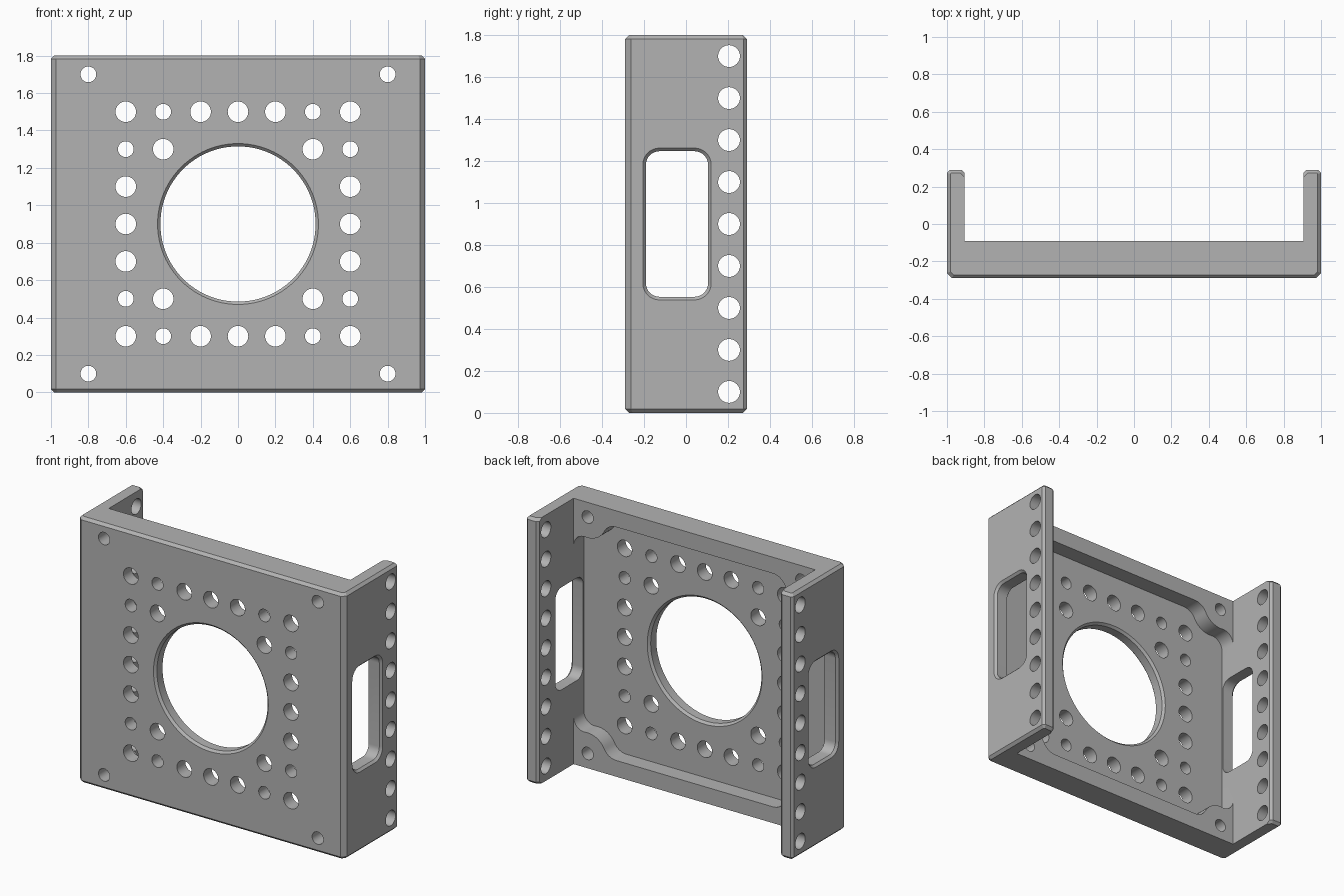
import bpy, bmesh, math
from mathutils import Vector

cube = bpy.data.objects.get("Cube")
if cube:
    bpy.data.objects.remove(cube, do_unlink=True)

W, D, H = 1.0, 0.29, 1.8          # half width, half depth, height
WALL, INNER, FLOOR = 0.905, -0.09, -0.2
MID = H / 2


def arc(cx, cy, r, a0, a1, n):
    """Points on a circular arc, angles in radians."""
    return [(cx + r * math.cos(a0 + (a1 - a0) * i / n),
             cy + r * math.sin(a0 + (a1 - a0) * i / n)) for i in range(n + 1)]


def circle(x, z, r, n=40):
    return arc(x, z, r, 0, math.tau, n)[:-1]


def rounded_rect(cx, cy, hx, hy, r):
    pts = []
    for k, (sx, sy) in enumerate([(1, 1), (-1, 1), (-1, -1), (1, -1)]):
        a = k * math.pi / 2
        pts += arc(cx + sx * (hx - r), cy + sy * (hy - r), r, a, a + math.pi / 2, 8)
    return pts


def loft(bm, loops):
    """Closed solid through matching loops of 3D points."""
    rings = [[bm.verts.new(p) for p in loop] for loop in loops]
    n = len(rings[0])
    for a, b in zip(rings, rings[1:]):
        for i in range(n):
            j = (i + 1) % n
            bm.faces.new((a[i], a[j], b[j], b[i]))
    bm.faces.new(rings[0])
    bm.faces.new(rings[-1])


def along_y(outline, y):
    return [Vector((x, y, z)) for x, z in outline]


def along_x(outline, x):
    return [Vector((x, y, z)) for y, z in outline]


def finish(bm, name):
    bmesh.ops.recalc_face_normals(bm, faces=bm.faces[:])
    mesh = bpy.data.meshes.new(name)
    bm.to_mesh(mesh)
    bm.free()
    ob = bpy.data.objects.new(name, mesh)
    bpy.context.collection.objects.link(ob)
    return ob


# Channel body: U profile with chamfered corners, pulled up
c, t = 0.028, 0.016
half = [(W - c, -D), (W, -D + c), (W, D - t), (W - t, D),
        (WALL + t, D), (WALL, D - t), (WALL, INNER)]
profile = half + [(-x, y) for x, y in reversed(half)]
bm = bmesh.new()
loft(bm, [[Vector((x, y, z)) for x, y in profile] for z in (0, H)])


def outer_rim(e):
    a, b = (v.co for v in e.verts)
    m = (a + b) / 2
    inside = abs(m.x) < WALL + 0.001 and m.y > -D + 0.01
    return abs(a.z - b.z) < 1e-5 and not inside


bmesh.ops.bevel(bm, geom=[e for e in bm.edges if outer_rim(e)],
                offset=0.018, segments=1, affect='EDGES')
body = finish(bm, "channel_bracket")

# Pocket in the back of the plate, wrapping round a boss at each corner
hx, hz, boss, f1, f2 = 0.8, 0.8, 0.14, 0.1, 0.08
top = 0.79
c1z = top - f1
c1x = hx - math.sqrt((boss + f1) ** 2 - (hz - c1z) ** 2)
c2x = WALL - f2
c2z = hz - math.sqrt((boss + f2) ** 2 - (c2x - hx) ** 2)
a1 = math.atan2(hz - c1z, hx - c1x)
a2 = math.atan2(hz - c2z, hx - c2x)
quarter = (arc(c1x, c1z, f1, math.pi / 2, a1, 8)
           + arc(hx, hz, boss, a1 + math.pi, a2 + math.pi, 10)[1:]
           + arc(c2x, c2z, f2, a2, 0, 8)[1:])
outline = []
for sx, sz in [(1, 1), (1, -1), (-1, -1), (-1, 1)]:
    part = [(sx * x, MID + sz * z) for x, z in quarter]
    outline += part if sx == sz else part[::-1]
bm = bmesh.new()
loft(bm, [along_y(outline, FLOOR), along_y(outline, 0.0)])
pocket = finish(bm, "pocket_cutter")

# Plate holes: small and large bolt patterns plus the chamfered bore
BIG, SMALL = 0.055, 0.042
holes = [(0, z, BIG) for z in (-0.6, 0.6)]
for sx in (-1, 1):
    holes.append((sx * 0.6, 0, BIG))
    for sz in (-1, 1):
        for x, z, r in [(0.2, 0.6, BIG), (0.4, 0.6, SMALL), (0.6, 0.6, BIG),
                        (0.6, 0.4, SMALL), (0.6, 0.2, BIG), (0.4, 0.4, BIG),
                        (0.8, 0.8, SMALL)]:
            holes.append((sx * x, sz * z, r))
bm = bmesh.new()
for x, z, r in holes:
    ring = circle(x, MID + z, r)
    loft(bm, [along_y(ring, -0.4), along_y(ring, 0.0)])
R, k = 0.415, 0.015
bore = [(-D - k, R + 2 * k), (-D + k, R), (FLOOR - k, R), (FLOOR + k, R + 2 * k)]
loft(bm, [along_y(circle(0, MID, r, 96), y) for y, r in bore])
plate_holes = finish(bm, "plate_hole_cutter")

# Flange cutouts: a row of holes and a chamfered handle window on each side
bm = bmesh.new()
for s in (-1, 1):
    for i in range(9):
        ring = circle(0.205, 0.1 + 0.2 * i, 0.052)
        loft(bm, [along_x(ring, s * 0.85), along_x(ring, s * 1.1)])
    loft(bm, [along_x(rounded_rect(-0.043, MID, 0.148 + g, 0.347 + g, 0.065 + g), s * x)
              for x, g in [(0.85, 0), (W - k, 0), (W + k, 2 * k)]])
flange_holes = finish(bm, "flange_hole_cutter")

# Cut everything out of the body
bpy.context.view_layer.objects.active = body
for ob in bpy.context.selected_objects:
    ob.select_set(False)
body.select_set(True)
for cutter in (pocket, plate_holes, flange_holes):
    cutter.hide_render = True
    mod = body.modifiers.new(cutter.name, 'BOOLEAN')
    mod.operation = 'DIFFERENCE'
    mod.solver = 'EXACT'
    mod.object = cutter
    bpy.ops.object.modifier_apply(modifier=mod.name)
    bpy.data.objects.remove(cutter, do_unlink=True)

# Plain grey metal
grey = bpy.data.materials.new("grey_metal")
grey.use_nodes = True
colour = (0.45, 0.45, 0.45, 1)
grey.diffuse_color = colour
grey.node_tree.nodes["Principled BSDF"].inputs["Base Color"].default_value = colour
body.data.materials.clear()
body.data.materials.append(grey)
bpy.ops.object.shade_smooth_by_angle(angle=math.radians(25))
